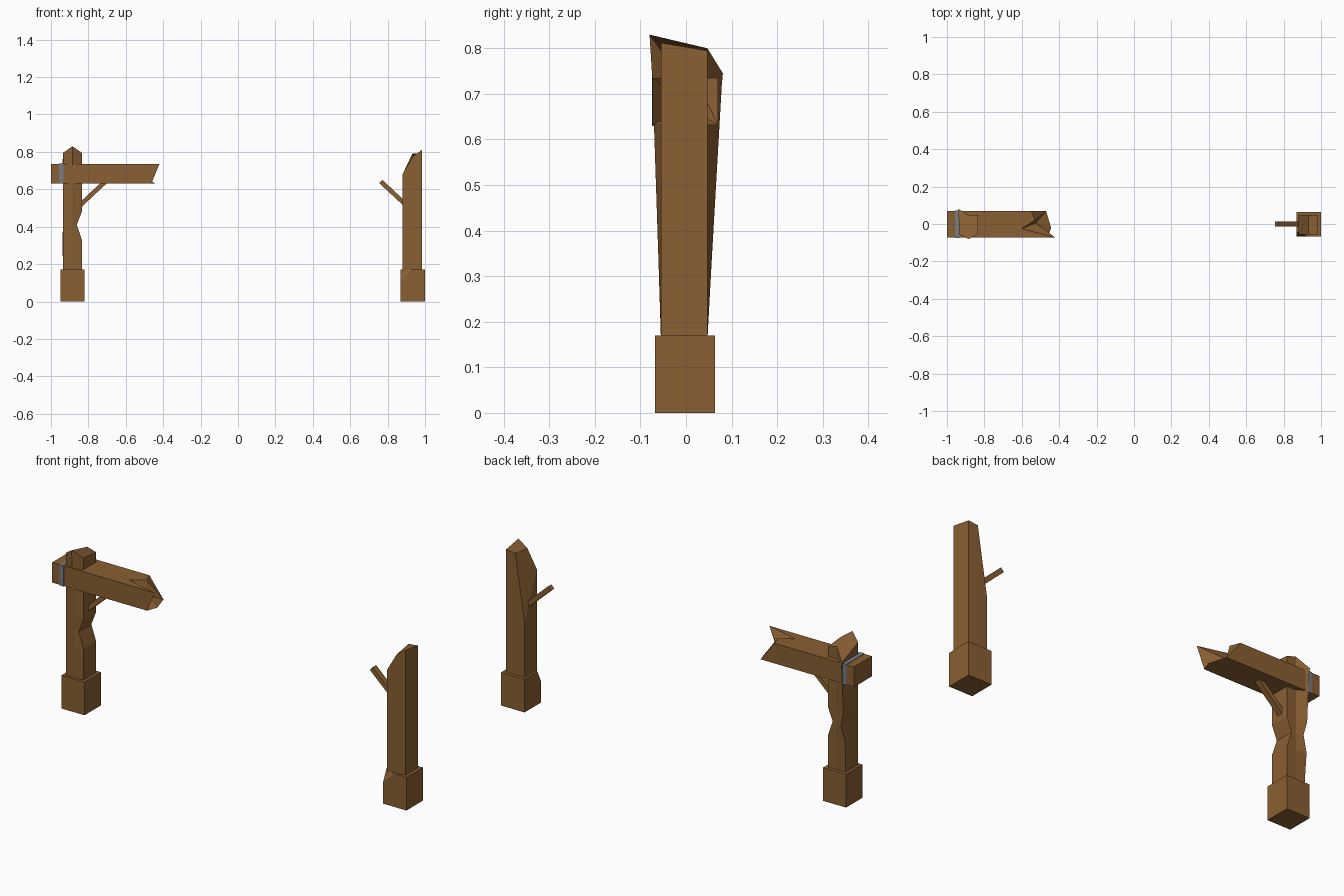
import bpy, bmesh
from mathutils import Vector

if "Cube" in bpy.data.objects:
    bpy.data.objects.remove(bpy.data.objects["Cube"])


def material(name, rgb):
    m = bpy.data.materials.new(name)
    m.diffuse_color = (*rgb, 1)
    m.use_nodes = True
    m.node_tree.nodes["Principled BSDF"].inputs["Base Color"].default_value = m.diffuse_color
    return m


WOOD = material("wood", (0.25, 0.115, 0.032))
IRON = material("iron", (0.18, 0.2, 0.23))


def build(name, verts, faces, mat=WOOD):
    bm = bmesh.new()
    vs = [bm.verts.new(v) for v in verts]
    for f in faces:
        bm.faces.new([vs[i] for i in f])
    bmesh.ops.recalc_face_normals(bm, faces=bm.faces)
    me = bpy.data.meshes.new(name)
    bm.to_mesh(me)
    bm.free()
    me.materials.append(mat)
    ob = bpy.data.objects.new(name, me)
    bpy.context.collection.objects.link(ob)
    return ob


def loft(name, rings, mat=WOOD):
    n = len(rings[0])
    faces = [[r * n + i, r * n + (i + 1) % n, (r + 1) * n + (i + 1) % n, (r + 1) * n + i]
             for r in range(len(rings) - 1) for i in range(n)]
    last = (len(rings) - 1) * n
    faces += [list(range(n)), list(range(last, last + n))]
    return build(name, [v for ring in rings for v in ring], faces, mat)


def rect(x0, x1, y0, y1, z):
    return [(x0, y0, z), (x1, y0, z), (x1, y1, z), (x0, y1, z)]


def box(name, x0, x1, y0, y1, z0, z1, mat=WOOD):
    return loft(name, [rect(x0, x1, y0, y1, z0), rect(x0, x1, y0, y1, z1)], mat)


def brace(name, a, b, w=0.012):
    # square stick between two points in the x-z plane
    a, b = Vector(a), Vector(b)
    side = (b - a).normalized().cross(Vector((0, 1, 0))) * w
    depth = Vector((0, 0.014, 0))
    return loft(name, [[p + side + depth, p + side - depth, p - side - depth, p - side + depth]
                       for p in (a, b)])


# left post: six-sided, splayed towards the top, with a worn waist
def post_ring(z, right=-0.835, left_back=-0.935):
    t = (z - 0.17) / 0.575
    front, back = -0.055 - 0.019 * t, 0.047 + 0.033 * t
    return [(-0.935, -0.055, z), (-0.885, front, z), (right, -0.055, z),
            (right, 0.047, z), (-0.885, 0.047, z), (left_back, back, z)]


top = [(-0.935, -0.055, 0.795), (-0.885, -0.08, 0.83), (-0.835, -0.055, 0.795),
       (-0.835, 0.047, 0.785), (-0.885, 0.047, 0.8), (-0.938, 0.081, 0.745)]
loft("left_post", [post_ring(0.16), post_ring(0.33, left_back=-0.939),
                   post_ring(0.41, -0.862, -0.918), post_ring(0.48),
                   post_ring(0.72), top])
box("left_base", -0.95, -0.82, -0.068, 0.064, 0, 0.17)

# right post: back inner corner split away, slanted broken top
x0, x1, y0, y1 = 0.88, 0.985, -0.055, 0.047
build("right_post",
      rect(x0, x1, y0, y1, 0.1) +
      [(x0, y0, 0.68), (0.935, y0, 0.775), (x1, y0, 0.812),
       (x1, y1, 0.795), (0.932, y1, 0.79), (x0, y1, 0.45)],
      [(0, 1, 2, 3), (0, 1, 6, 5, 4), (1, 2, 7, 6), (2, 3, 9, 8, 7),
       (3, 0, 4, 9), (4, 8, 9), (4, 5, 8), (5, 6, 7, 8)])

# right base: chipped front inner corner
x0, x1, y0, y1 = 0.868, 1.0, -0.068, 0.064
build("right_base",
      rect(x0, x1, y0, y1, 0) +
      [(x0, y0, 0.11), (0.93, y0, 0.17), (x1, y0, 0.17),
       (x1, y1, 0.17), (x0, y1, 0.17), (x0, -0.04, 0.17)],
      [(0, 1, 2, 3), (0, 1, 6, 5, 4), (1, 2, 7, 6), (2, 3, 8, 7),
       (3, 0, 4, 9, 8), (4, 5, 9), (5, 6, 7, 8, 9)])

# diagonal braces
brace("left_brace", (-0.86, 0, 0.5), (-0.705, 0, 0.645))
brace("right_brace", (0.9, 0, 0.515), (0.763, 0, 0.642))

# crossbeam with a splintered end
f, b, lo, hi = -0.073, 0.07, 0.632, 0.735
build("broken_beam",
      [(-1, f, lo), (-1, b, lo), (-1, b, hi), (-1, f, hi),
       (-0.42, f, hi), (-0.463, f, lo), (-0.443, -0.02, lo), (-0.47, b, lo),
       (-0.55, b, hi), (-0.53, 0.02, hi), (-0.6, -0.025, hi), (-0.525, 0.005, 0.67)],
      [(0, 1, 2, 3), (3, 4, 10, 9, 8, 2), (0, 5, 4, 3), (1, 7, 8, 2),
       (0, 1, 7, 6, 5), (10, 4, 11), (4, 5, 11), (5, 6, 11), (6, 7, 11),
       (7, 9, 11), (10, 11, 9), (7, 8, 9)])

# iron strap around the beam
box("beam_strap", -0.957, -0.934, f - 0.002, b + 0.002, lo - 0.002, hi + 0.002, IRON)
